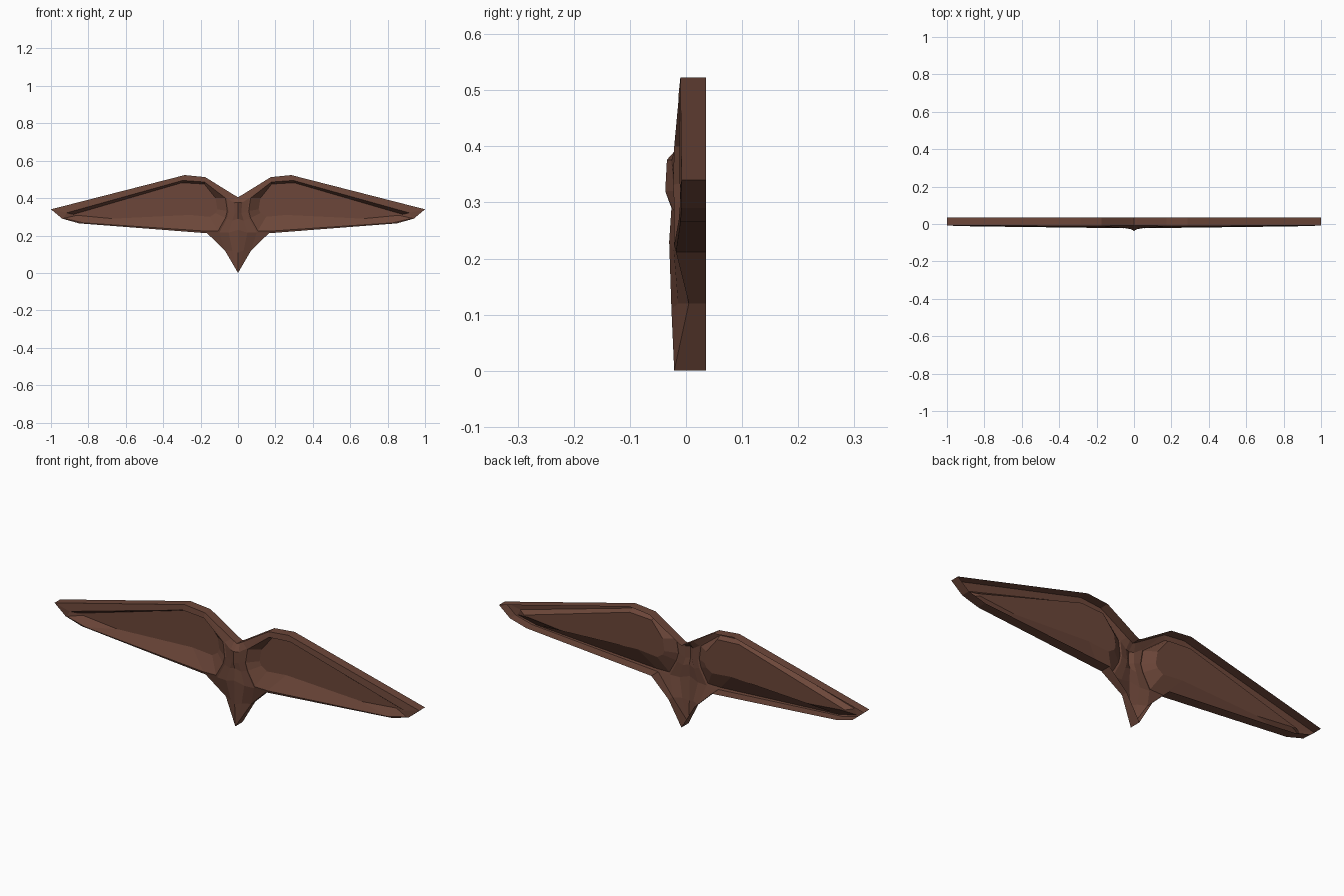
import bpy
import bmesh
from mathutils import Vector

cube = bpy.data.objects.get("Cube")
if cube:
    bpy.data.objects.remove(cube, do_unlink=True)

BACK = 0.036          # plane of the open back
PANEL = 0.012         # depth of the sunken wing panel

brown = bpy.data.materials.new("dark_brown")
brown.use_nodes = True
brown.diffuse_color = (0.15, 0.062, 0.041, 1)
brown.node_tree.nodes["Principled BSDF"].inputs["Base Color"].default_value = brown.diffuse_color


def strip(bm, outer, inner, closed=False):
    """Bridge two point rows of equal length with quads."""
    a = [bm.verts.new(p) for p in outer]
    b = [bm.verts.new(p) for p in inner]
    for i in range(len(a) if closed else len(a) - 1):
        j = (i + 1) % len(a)
        bm.faces.new((a[i], b[i], b[j], a[j]))


def wall(bm, path):
    """Side wall from the front edge to the open back."""
    strip(bm, [(p[0], BACK, p[2]) for p in path], path)


def finish(name, bm):
    """Weld, mirror across the middle and shade flat."""
    bmesh.ops.remove_doubles(bm, verts=bm.verts, dist=0.0005)
    mesh = bpy.data.meshes.new(name)
    bm.to_mesh(mesh)
    bm.free()
    mesh.materials.append(brown)
    obj = bpy.data.objects.new(name, mesh)
    bpy.context.collection.objects.link(obj)
    mirror = obj.modifiers.new("mirror", 'MIRROR')
    mirror.merge_threshold = 0.0005
    return obj


# Body rows from neck to tail: centre, flank and edge
notch = [(0, -.008, .405), (.015, -.008, .413), (.03, -.008, .422)]
crown = [(0, -.034, .376), (.022, -.026, .375), (.06, -.018, .40)]
beak = [(0, -.037, .32), (.018, -.022, .32), (.05, -.02, .33)]
throat = [(0, -.026, .29), (.03, -.02, .28), (.06, -.018, .29)]
chest = [(0, -.03, .23), (.05, -.022, .215), (.10, -.018, .215)]
rump = [(0, -.026, .11), (.03, -.014, .12), (.07, .005, .12)]
tail = [(0, -.021, 0)] * 2

# Wing outline, running out along the leading edge and back along the trailing edge
wrist = (.175, -.01, .512)
bend = (.285, -.01, .523)
tip = (1, -.008, .34)
tip_low = (.94, -.008, .29)
trail = (.85, -.01, .265)
root = (.165, -.018, .212)

# Body
bm = bmesh.new()
rows = [notch, crown, beak, throat, chest, rump]
for upper, lower in zip(rows, rows[1:]):
    strip(bm, upper, lower)
tail_verts = [bm.verts.new(p) for p in rump + tail[:1]]
for j in range(2):
    bm.faces.new((tail_verts[j], tail_verts[3], tail_verts[j + 1]))
wall(bm, notch)
wall(bm, [root, rump[2], tail[0]])
bm.faces.new([bm.verts.new(p) for p in (chest[2], rump[2], root)])
finish("body", bm)

# Wings: raised rim around a sunken panel
outline = [crown[2], wrist, bend, tip, tip_low, trail, root, chest[2], throat[2], beak[2]]
panel_xz = [(.12, .40), (.18, .475), (.30, .482), (.88, .313), (.86, .308),
            (.67, .29), (.257, .31), (.15, .30), (.12, .32), (.11, .34)]
panel = [Vector((x, PANEL, z)) for x, z in panel_xz]
ridge = []
for p, q in zip(outline, panel):
    leading = p in (wrist, bend, tip)
    r = Vector(p).lerp(q, 0.7 if leading else 0.12)
    r.y = p[1] - 0.003
    ridge.append(r)

bm = bmesh.new()
strip(bm, outline, ridge, closed=True)
strip(bm, ridge, panel, closed=True)
bm.faces.new([bm.verts.new(p) for p in reversed(panel)])
wall(bm, [notch[2], wrist, bend, tip, tip_low, trail, root])
bm.faces.new([bm.verts.new(p) for p in (notch[2], crown[2], wrist)])
finish("wings", bm)
